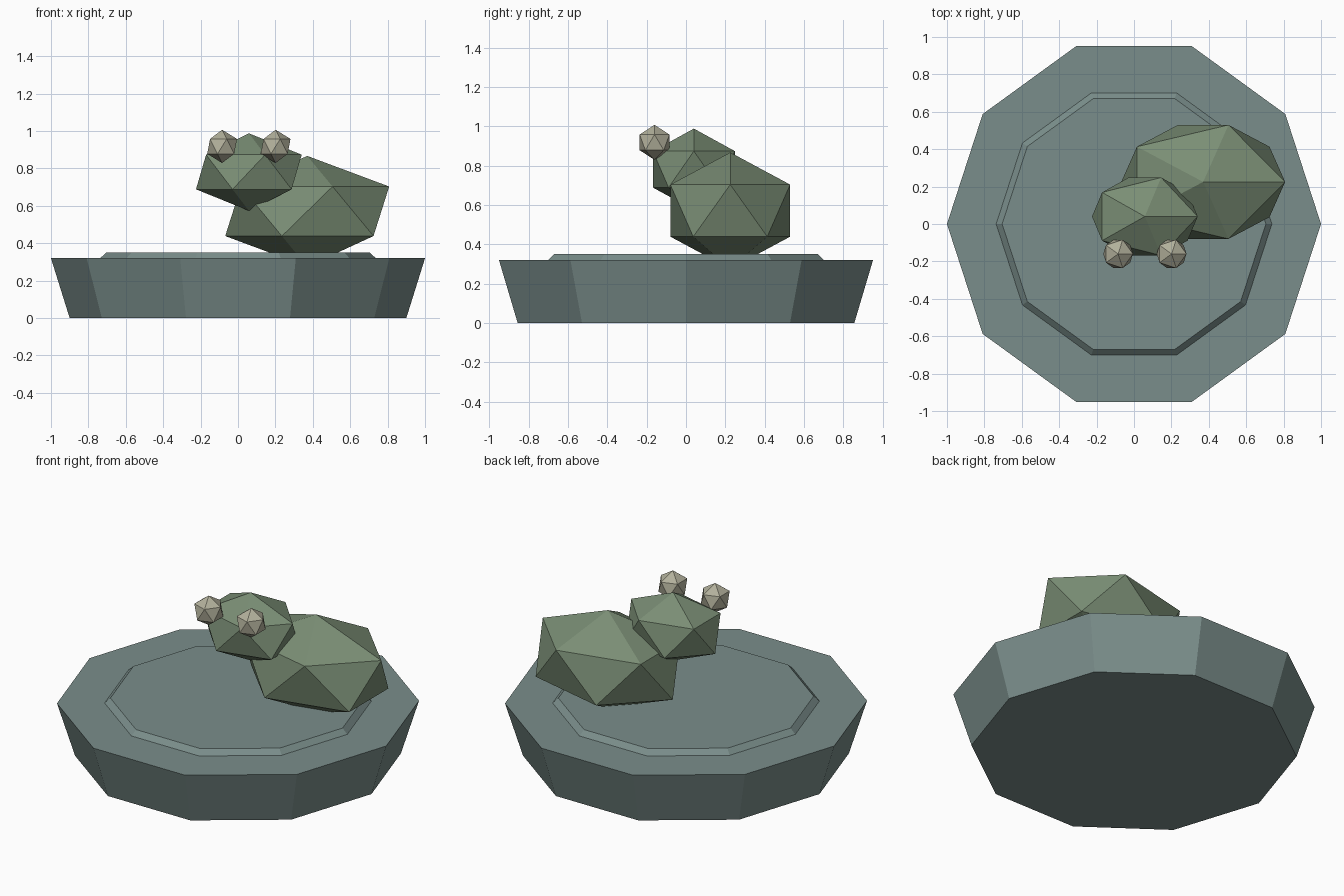
import bpy

if "Cube" in bpy.data.objects:
    bpy.data.objects.remove(bpy.data.objects["Cube"])


def material(name, rgb):
    mat = bpy.data.materials.new(name)
    mat.diffuse_color = (*rgb, 1.0)
    mat.use_nodes = True
    mat.node_tree.nodes["Principled BSDF"].inputs["Base Color"].default_value = mat.diffuse_color
    return mat


def finish(name, mat):
    obj = bpy.context.object
    obj.name = name
    obj.data.materials.append(mat)
    return obj


def frustum(name, r_bottom, r_top, z_bottom, z_top, mat):
    """Ten-sided tapered slab with corners on the x axis."""
    bpy.ops.mesh.primitive_cone_add(
        vertices=10, radius1=r_bottom, radius2=r_top, depth=z_top - z_bottom,
        location=(0, 0, (z_bottom + z_top) / 2), rotation=(0, 0, 1.5707963))
    return finish(name, mat)


def faceted_blob(name, centre, size, mat):
    """Twenty-sided ball stretched along the axes."""
    bpy.ops.mesh.primitive_ico_sphere_add(subdivisions=1, radius=1, location=centre)
    bpy.context.object.scale = size
    return finish(name, mat)


slate = material("slate grey", (0.195, 0.270, 0.258))
moss = material("moss green", (0.195, 0.270, 0.178))
cream = material("pale stone", (0.445, 0.434, 0.328))

# Round stone base and its raised centre
frustum("base", 0.90, 1.00, 0.0, 0.32, slate)
frustum("raised_centre", 0.737, 0.705, 0.32, 0.35, slate)

# Squat creature sitting off to one side
faceted_blob("body", (0.37, 0.225, 0.571), (0.49, 0.358, 0.296), moss)
faceted_blob("head", (0.058, 0.04, 0.781), (0.316, 0.245, 0.207), moss)
for side, x in (("left", -0.143), ("right", 0.143)):
    faceted_blob(side + "_eye", (0.058 + x, -0.16, 0.918), (0.089, 0.089, 0.089), cream)
